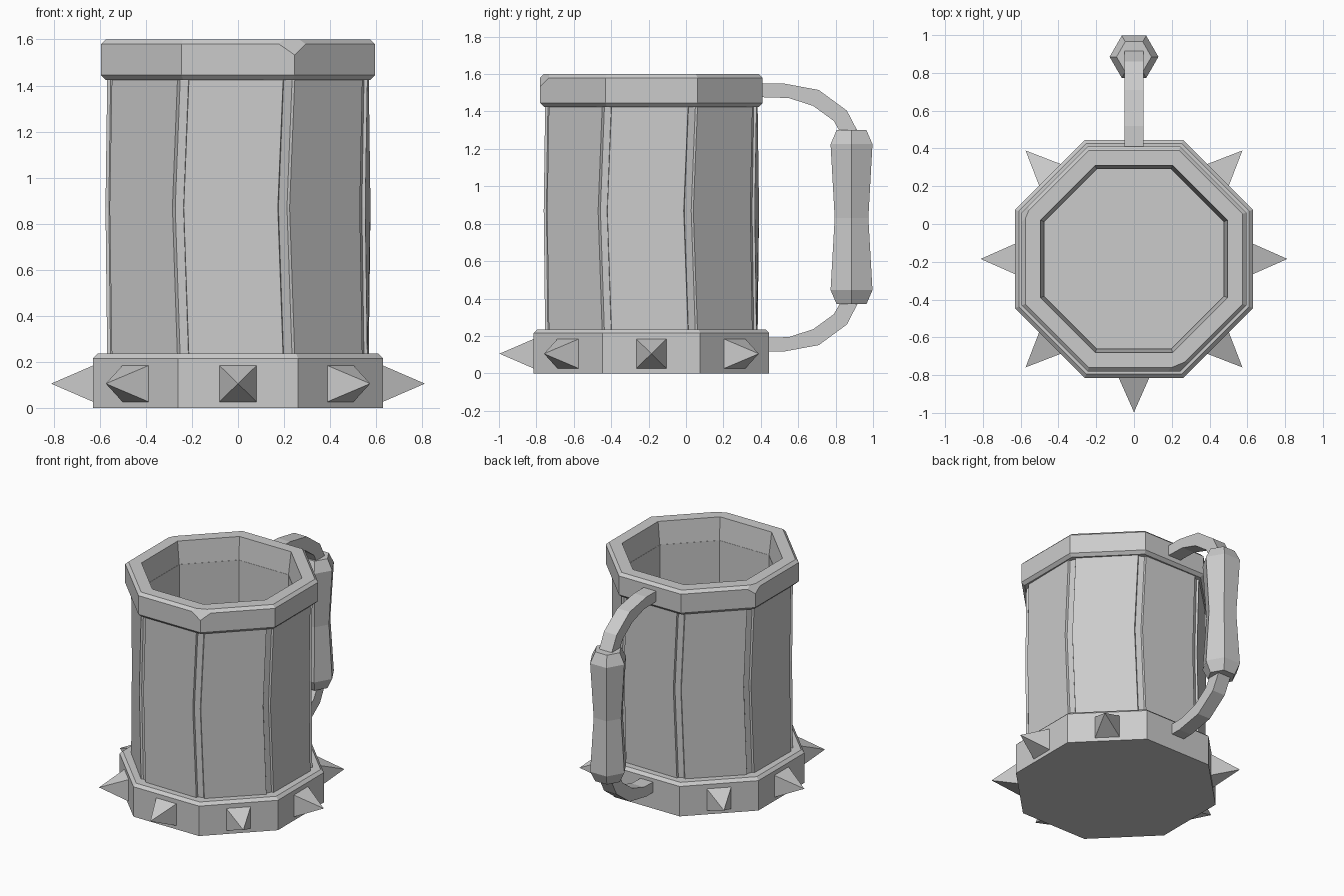
import bpy, bmesh
from math import cos, sin, pi, radians, hypot, atan2
from mathutils import Vector

if "Cube" in bpy.data.objects:
    bpy.data.objects.remove(bpy.data.objects["Cube"])

CENTRE_Y = -0.185
GRIP_Y = 0.885

grey = bpy.data.materials.new("stone_grey")
grey.use_nodes = True
GREY = (0.6, 0.6, 0.6, 1)
grey.diffuse_color = GREY
grey.node_tree.nodes["Principled BSDF"].inputs["Base Color"].default_value = GREY


def finish(name, bm, y=0.0):
    bmesh.ops.recalc_face_normals(bm, faces=bm.faces)
    mesh = bpy.data.meshes.new(name)
    bm.to_mesh(mesh)
    bm.free()
    mesh.materials.append(grey)
    obj = bpy.data.objects.new(name, mesh)
    obj.location.y = y
    bpy.context.collection.objects.link(obj)
    return obj


def skin(rings, closed=False):
    """Join equal rings of points; cap the ends unless the profile closes."""
    bm = bmesh.new()
    loops = [[bm.verts.new(p) for p in ring] for ring in rings]
    pairs = list(zip(loops, loops[1:]))
    if closed:
        pairs.append((loops[-1], loops[0]))
    else:
        bm.faces.new(loops[0])
        bm.faces.new(loops[-1])
    for a, b in pairs:
        for i in range(len(a)):
            j = (i + 1) % len(a)
            bm.faces.new((a[i], a[j], b[j], b[i]))
    return bm


def prism(profile, sides, start, closed=False):
    """Sweep (apothem, height) points round a regular polygon."""
    angles = [start + 2 * pi * i / sides for i in range(sides)]
    k = 1 / cos(pi / sides)
    return skin([[(r * k * cos(a), r * k * sin(a), z) for a in angles]
                 for r, z in profile], closed)


# Base band with a chamfered upper edge
finish("base_band", prism([(0.63, 0), (0.63, 0.215), (0.61, 0.235), (0.5, 0.235)],
                          8, pi / 8), CENTRE_Y).data.name = "base_band"

# Inner lining and floor
finish("cup_lining", prism([(0.53, 0.02), (0.53, 1.44), (0.475, 1.44), (0.475, 0.24)],
                           8, pi / 8), CENTRE_Y)

# Planked wall: eight boards with narrow corner grooves, twisted at mid height
half_board, board_r, groove_r = radians(19.9), 0.601, 0.588


def wall_ring(z, twist, inner=False):
    ring = []
    for i in range(8):
        mid = i * pi / 4 + twist
        for r, a in ((board_r, -half_board), (board_r, half_board),
                     (groove_r, half_board + 0.012), (groove_r, pi / 4 - half_board - 0.012)):
            r = 0.54 if inner else r
            ring.append((r * cos(mid + a), r * sin(mid + a), z))
    return ring


tilt, twist = radians(-0.8), radians(-3.2)
wall = skin([wall_ring(0.2, tilt), wall_ring(0.87, twist), wall_ring(1.44, tilt),
             wall_ring(1.44, tilt, True), wall_ring(0.2, tilt, True)], closed=True)
finish("plank_wall", wall, CENTRE_Y)

# Rim with chamfers and two chipped corners
rim = prism([(0.575, 1.425), (0.595, 1.445), (0.595, 1.58), (0.575, 1.6),
             (0.495, 1.6), (0.475, 1.425)], 8, pi / 8, closed=True)
for angle, depth in ((-67.5, 0.607), (157.5, 0.613)):
    a = radians(angle)
    cut = bmesh.ops.bisect_plane(
        rim, geom=rim.verts[:] + rim.edges[:] + rim.faces[:],
        plane_co=Vector((depth * cos(a), depth * sin(a), 1.6)),
        plane_no=Vector((cos(a), sin(a), 0.55)), clear_outer=True)
    edges = [e for e in cut["geom_cut"] if isinstance(e, bmesh.types.BMEdge)]
    bmesh.ops.holes_fill(rim, edges=edges)
finish("rim", rim, CENTRE_Y)

# Spikes on every side except the handle side
for i in range(8):
    if i == 2:
        continue
    a = i * pi / 4
    out, side = Vector((cos(a), sin(a), 0)), Vector((-sin(a), cos(a), 0))
    bm = bmesh.new()
    foot = [bm.verts.new(out * 0.62 + side * s + Vector((0, 0, 0.105 + h)))
            for s, h in ((-0.085, -0.083), (0.085, -0.083), (0.085, 0.083), (-0.085, 0.083))]
    tip = bm.verts.new(out * 0.812 + Vector((0, 0, 0.105)))
    bm.faces.new(foot)
    for j in range(4):
        bm.faces.new((foot[j], foot[(j + 1) % 4], tip))
    finish(f"spike_{i + 1}", bm, CENTRE_Y)

# Curved straps joining the grip to the cup, mirrored about the grip's middle
outer = [(0.36, 1.55), (0.52, 1.55), (0.71, 1.515), (0.86, 1.405), (0.925, 1.28)]
inner = [(0.36, 1.478), (0.55, 1.472), (0.68, 1.43), (0.79, 1.35), (0.83, 1.28)]
MID_Z = 0.833
for name, flip in (("upper_strap", 1), ("lower_strap", -1)):
    finish(name, skin([[(x, y, MID_Z + flip * (z - MID_Z))
                        for x, (y, z) in ((-0.05, o), (0.05, o), (0.05, n), (-0.05, n))]
                       for o, n in zip(outer, inner)]))

# Six-sided waisted grip
finish("handle_grip", prism([(0.08, 0.37), (0.112, 0.445), (0.09, 0.83),
                             (0.112, 1.225), (0.08, 1.3)], 6, 0), GRIP_Y)
